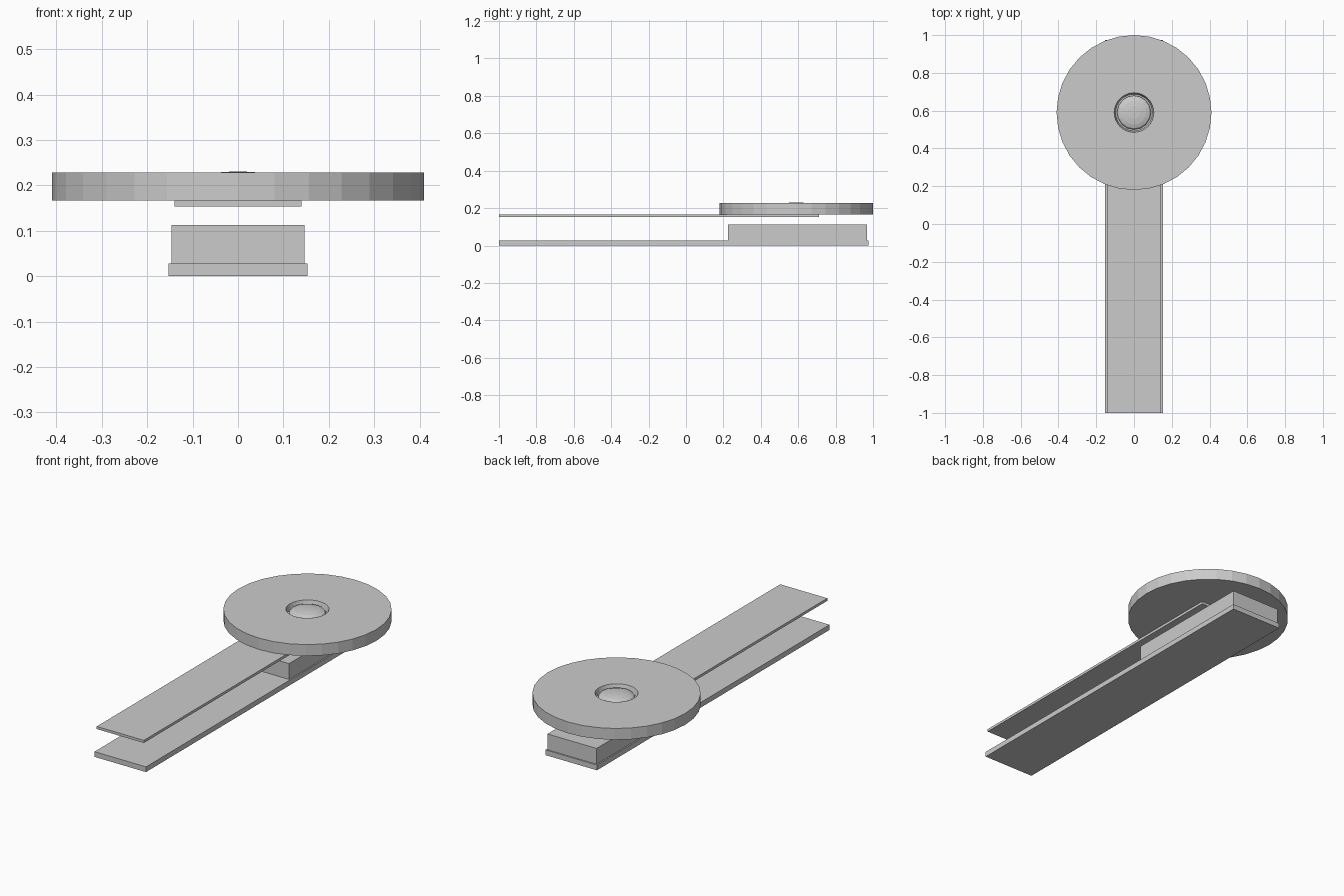
import bpy, bmesh, math

if "Cube" in bpy.data.objects:
    bpy.data.objects.remove(bpy.data.objects["Cube"])

CY = 0.59  # disc centre along y


def finish(bm, name):
    bmesh.ops.recalc_face_normals(bm, faces=bm.faces)
    mesh = bpy.data.meshes.new(name)
    bm.to_mesh(mesh)
    bm.free()
    obj = bpy.data.objects.new(name, mesh)
    bpy.context.collection.objects.link(obj)
    return obj


def box(name, half_x, y0, y1, z0, z1):
    bm = bmesh.new()
    bmesh.ops.create_cube(bm, size=1)
    for v in bm.verts:
        v.co = (v.co.x * 2 * half_x,
                (y0 + y1) / 2 + v.co.y * (y1 - y0),
                (z0 + z1) / 2 + v.co.z * (z1 - z0))
    return finish(bm, name)


def lathe(name, profile, sides):
    """Revolve an (r, z) profile about the disc axis."""
    bm = bmesh.new()
    verts = [bm.verts.new((r, CY, z)) for r, z in profile]
    edges = [bm.edges.new(pair) for pair in zip(verts, verts[1:])]
    bmesh.ops.spin(bm, geom=verts + edges, cent=(0, CY, 0), axis=(0, 0, 1),
                   angle=math.tau, steps=sides)
    bmesh.ops.remove_doubles(bm, verts=bm.verts, dist=1e-5)
    return finish(bm, name)


# Lower bar, raised block and thin upper bar
box("base_bar", 0.153, -1.0, 0.975, 0.0, 0.028)
box("base_block", 0.146, 0.225, 0.968, 0.028, 0.113)
box("upper_bar", 0.14, -1.0, 0.71, 0.153, 0.167)

# Round plate with a chamfered recess in the top
lathe("round_plate", [(0, 0.167), (0.41, 0.167), (0.41, 0.228),
                      (0.105, 0.228), (0.097, 0.2), (0, 0.2)], 32)

# Flattened dome button sitting in the recess
bm = bmesh.new()
bmesh.ops.create_uvsphere(bm, u_segments=16, v_segments=8, radius=1)
for v in bm.verts:
    v.co = (v.co.x * 0.09, CY + v.co.y * 0.09, 0.21 + v.co.z * 0.021)
finish(bm, "dome_button")
